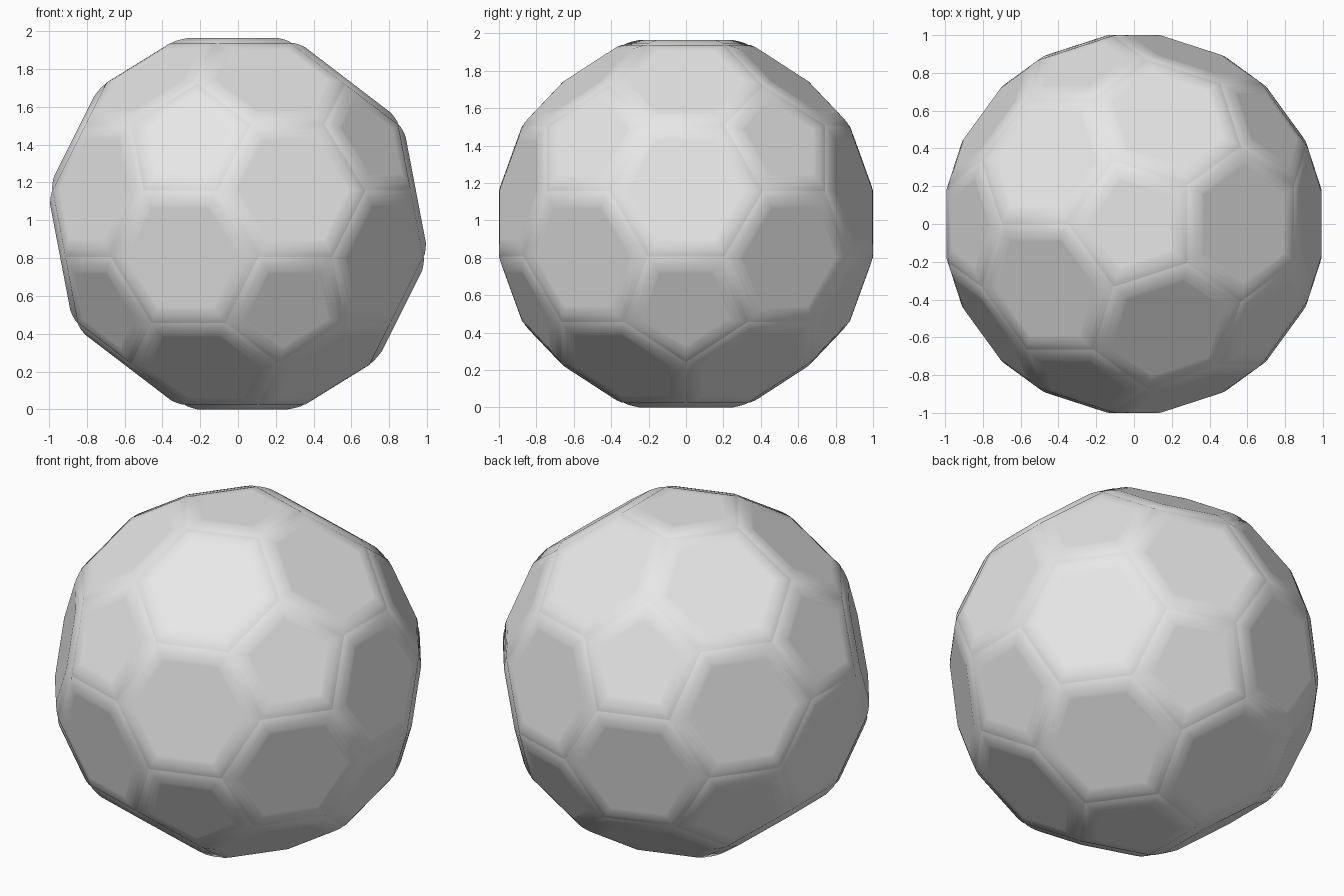
import bpy, bmesh, math
from mathutils import Vector

if "Cube" in bpy.data.objects:
    bpy.data.objects.remove(bpy.data.objects["Cube"])

R = 1.018          # radius to the seam corners
CENTRE_Z = 0.982

# Icosahedron corners: a pole at top and bottom, two rings of five
ico = [Vector((0, 0, 1)), Vector((0, 0, -1))]
h, r = 1 / math.sqrt(5), 2 / math.sqrt(5)
for k in range(5):
    for start, z in ((math.pi, h), (0, -h)):
        a = start + k * math.tau / 5
        ico.append(Vector((r * math.cos(a), r * math.sin(a), z)))

# Truncate: one point a third of the way along every edge, from both ends
bm = bmesh.new()
for a in ico:
    for b in ico:
        if 0.1 < (a - b).length < 1.1:
            bm.verts.new((2 * a + b).normalized() * R)
bmesh.ops.convex_hull(bm, input=bm.verts[:])
bmesh.ops.dissolve_limit(bm, angle_limit=math.radians(5),
                         verts=bm.verts[:], edges=bm.edges[:])
bmesh.ops.recalc_face_normals(bm, faces=bm.faces[:])
bm.normal_update()
panels = bm.faces[:]
seams = bm.edges[:]

# Puffed panels: rounded shoulder rising from the seams to a flat middle
for width, rise in ((0.014, 0.009), (0.025, 0.009), (0.030, 0.0075)):
    bmesh.ops.inset_individual(bm, faces=panels, thickness=width,
                               depth=rise, use_even_offset=True)
    bm.normal_update()
# Thin flat border keeps the middle evenly shaded
bmesh.ops.inset_individual(bm, faces=panels, thickness=0.02, depth=0,
                           use_even_offset=True)

for f in bm.faces:
    f.smooth = True
for e in bm.edges:
    e.smooth = True
for e in seams:
    e.smooth = False
bmesh.ops.translate(bm, verts=bm.verts[:], vec=(0, 0, CENTRE_Z))

mesh = bpy.data.meshes.new("panelled_ball")
bm.to_mesh(mesh)
bm.free()
ball = bpy.data.objects.new("panelled_ball", mesh)
bpy.context.collection.objects.link(ball)

# Single plain grey
grey = bpy.data.materials.new("light_grey")
grey.diffuse_color = (0.8, 0.8, 0.8, 1)
grey.use_nodes = True
grey.node_tree.nodes["Principled BSDF"].inputs["Base Color"].default_value = grey.diffuse_color
mesh.materials.append(grey)
